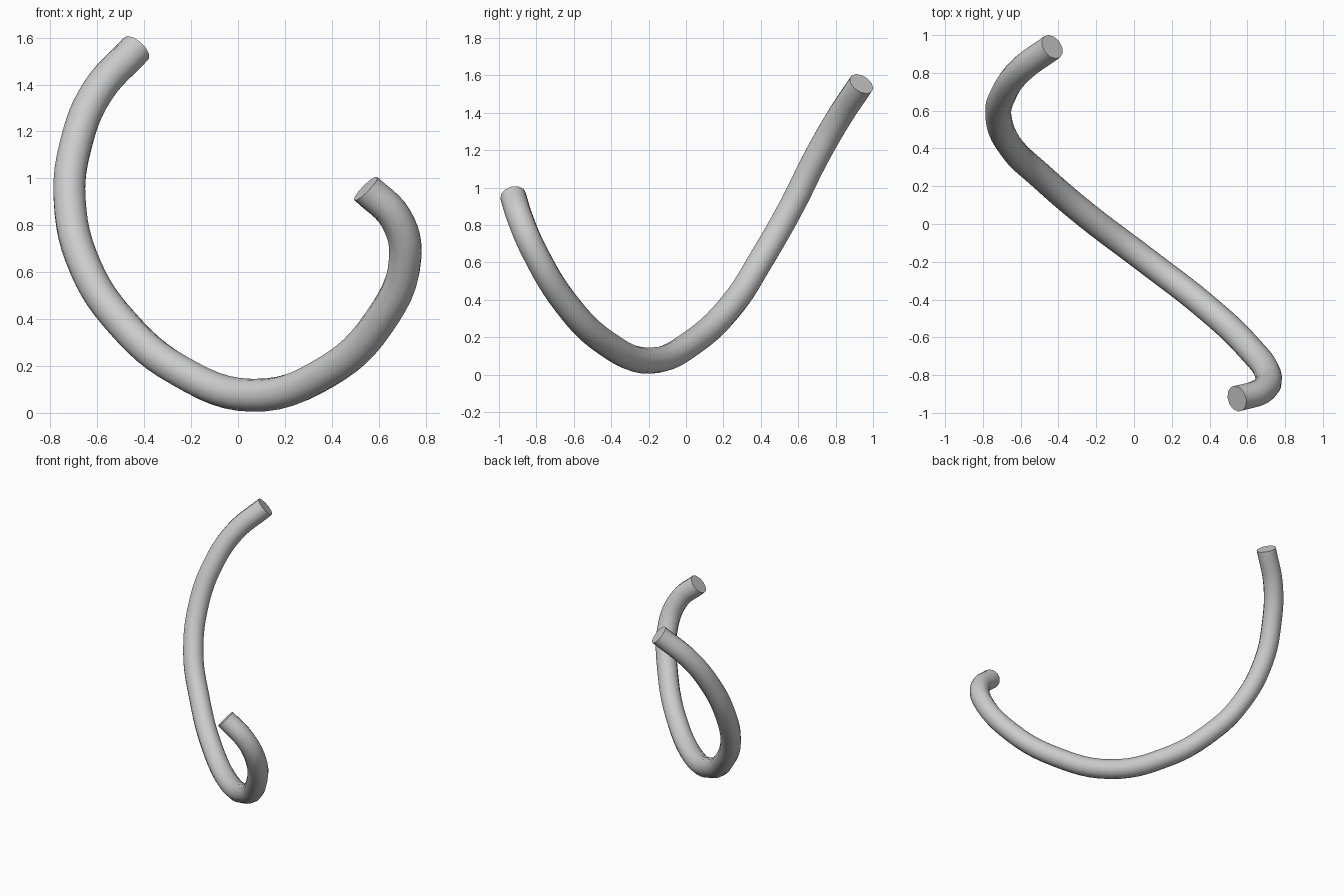
import bpy
from math import radians

if "Cube" in bpy.data.objects:
    bpy.data.objects.remove(bpy.data.objects["Cube"])

# Centre line of the twisted open loop, from high end to low end
path = [(-0.433, 0.938, 1.555), (-0.60, 0.815, 1.37), (-0.69, 0.69, 1.15),
        (-0.718, 0.57, 0.91), (-0.65, 0.405, 0.62), (-0.495, 0.255, 0.385),
        (-0.25, 0.045, 0.18), (0.06, -0.19, 0.075), (0.37, -0.43, 0.17),
        (0.60, -0.645, 0.385), (0.713, -0.812, 0.66), (0.673, -0.885, 0.83),
        (0.545, -0.925, 0.957)]

# Round bar swept along the path, capped at both ends
curve = bpy.data.curves.new("bent_rod", 'CURVE')
curve.dimensions = '3D'
curve.bevel_depth = 0.07
curve.bevel_resolution = 4
curve.resolution_u = 6
curve.use_fill_caps = True
spline = curve.splines.new('BEZIER')
spline.bezier_points.add(len(path) - 1)
for point, co in zip(spline.bezier_points, path):
    point.co = co
    point.handle_left_type = point.handle_right_type = 'AUTO'

rod = bpy.data.objects.new("bent_rod", curve)
bpy.context.collection.objects.link(rod)
bpy.context.view_layer.objects.active = rod
rod.select_set(True)
bpy.ops.object.convert(target='MESH')
bpy.ops.object.shade_smooth_by_angle(angle=radians(40))
